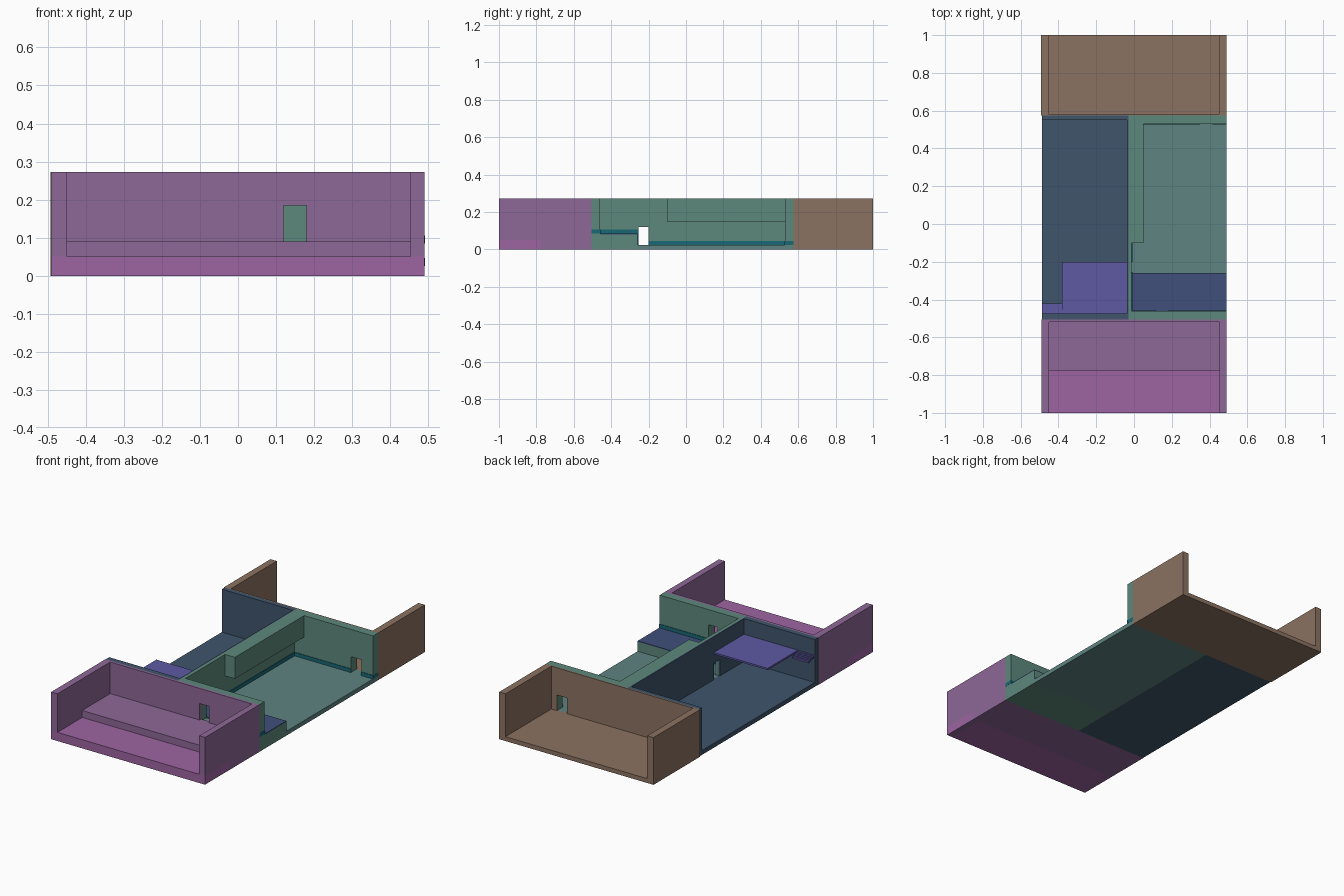
import bpy, bmesh
from mathutils import Vector

if "Cube" in bpy.data.objects:
    bpy.data.objects.remove(bpy.data.objects["Cube"])

TOP = 0.272


def material(name, r, g, b):
    m = bpy.data.materials.new(name)
    m.diffuse_color = (r, g, b, 1)
    m.use_nodes = True
    m.node_tree.nodes["Principled BSDF"].inputs["Base Color"].default_value = m.diffuse_color
    return m


PURPLE = material("purple", 0.27, 0.14, 0.31)
PINK = material("pink_purple", 0.34, 0.13, 0.36)
GREEN = material("green", 0.11, 0.25, 0.20)
TEAL = material("teal_floor", 0.11, 0.23, 0.22)
TRIM = material("teal_trim", 0.01, 0.14, 0.18)
NAVY = material("navy", 0.05, 0.08, 0.20)
SLATE = material("slate_blue", 0.05, 0.09, 0.15)
VIOLET = material("violet", 0.11, 0.10, 0.36)
BROWN = material("brown", 0.26, 0.17, 0.12)


def prism(name, points, direction, mat):
    """Extrude a flat outline along a direction."""
    bm = bmesh.new()
    face = bm.faces.new([bm.verts.new(p) for p in points])
    new = bmesh.ops.extrude_face_region(bm, geom=[face])["geom"]
    bmesh.ops.translate(bm, vec=Vector(direction),
                        verts=[v for v in new if isinstance(v, bmesh.types.BMVert)])
    bmesh.ops.recalc_face_normals(bm, faces=bm.faces)
    mesh = bpy.data.meshes.new(name)
    bm.to_mesh(mesh)
    bm.free()
    mesh.materials.append(mat)
    ob = bpy.data.objects.new(name, mesh)
    bpy.context.collection.objects.link(ob)
    return ob


def box(name, x, y, z, mat):
    pts = [(x[0], y[0], z[0]), (x[1], y[0], z[0]), (x[1], y[1], z[0]), (x[0], y[1], z[0])]
    return prism(name, pts, (0, 0, z[1] - z[0]), mat)


def door_wall(name, axis, span, depth, base, door, head, mat):
    """Wall running along an axis with a doorway notched up from its base."""
    a, b = span
    c, d = door
    outline = [(a, base), (c, base), (c, head), (d, head), (d, base), (b, base), (b, TOP), (a, TOP)]
    t = depth[1] - depth[0]
    if axis == "x":
        return prism(name, [(u, depth[0], z) for u, z in outline], (0, t, 0), mat)
    return prism(name, [(depth[0], u, z) for u, z in outline], (t, 0, 0), mat)


# Front purple room: stepped floor, side walls, back wall with doorway
FRONT_DOOR = (0.12, 0.18)
box("front_room_lower_floor", (-0.49, 0.49), (-1, -0.775), (0, 0.05), PINK)
box("front_room_raised_floor", (-0.49, 0.49), (-0.775, -0.505), (0, 0.09), PURPLE)
for side, x in (("left", (-0.49, -0.45)), ("right", (0.453, 0.49))):
    box(f"front_room_{side}_wall", x, (-1, -0.505), (0, TOP), PURPLE)
door_wall("front_room_back_wall", "x", (-0.45, 0.453), (-0.52, -0.505), 0.09,
          FRONT_DOOR, 0.185, PURPLE)

# Rear brown room: floor, side walls, inner wall with doorway
REAR_DOOR = (0.35, 0.415)
box("rear_room_floor", (-0.493, 0.49), (0.575, 1), (0, 0.025), BROWN)
for side, x in (("left", (-0.493, -0.453)), ("right", (0.45, 0.49))):
    box(f"rear_room_{side}_wall", x, (0.575, 1), (0, TOP), BROWN)
door_wall("rear_room_inner_wall", "x", (-0.453, 0.45), (0.575, 0.583), 0.025,
          REAR_DOOR, 0.115, BROWN)

# Right green room: floor, raised stage, three walls
SIDE_DOOR = (-0.255, -0.2)
box("right_room_floor", (-0.03, 0.49), (-0.26, 0.575), (0, 0.025), TEAL)
box("right_room_stage", (-0.03, 0.49), (-0.505, -0.26), (0, 0.08), GREEN)
box("right_room_stage_top", (-0.012, 0.49), (-0.46, -0.26), (0.08, 0.085), NAVY)
door_wall("right_room_front_wall", "x", (-0.012, 0.49), (-0.505, -0.46), 0.08,
          FRONT_DOOR, 0.185, GREEN)
door_wall("right_room_back_wall", "x", (-0.012, 0.49), (0.53, 0.575), 0.025,
          REAR_DOOR, 0.115, GREEN)
door_wall("right_room_centre_wall", "y", (-0.505, 0.575), (-0.03, -0.012), 0.025,
          SIDE_DOOR, 0.12, GREEN)
box("right_room_wall_overhang", (-0.012, 0.05), (-0.1, 0.53), (0.148, TOP), GREEN)

# Teal skirting along the green room walls
LOW, HIGH, T = (0.025, 0.046), (0.085, 0.106), 0.003
strips = [
    ((-0.012, -0.012 + T), (-0.2, 0.53), LOW),
    ((-0.012, REAR_DOOR[0]), (0.53 - T, 0.53), LOW),
    ((REAR_DOOR[1], 0.49), (0.53 - T, 0.53), LOW),
    ((0.49 - T, 0.49 + 0.001), (0.53 - T, 0.575), LOW),
    ((-0.012, -0.012 + T), (-0.46, -0.26), HIGH),
    ((-0.012, FRONT_DOOR[0]), (-0.46, -0.46 + T), HIGH),
    ((FRONT_DOOR[1], 0.49), (-0.46, -0.46 + T), HIGH),
    ((0.49 - T, 0.49 + 0.001), (-0.505, -0.46 + T), HIGH),
    ((-0.012, -0.012 + T), (-0.27, -0.255), (0.025, 0.106)),
]
for i, s in enumerate(strips):
    box(f"skirting_{i + 1}", *s, TRIM)

# Left slate room: floor, end walls, inner wall with doorway
box("left_room_floor", (-0.488, -0.03), (-0.505, 0.575), (0, 0.025), SLATE)
box("left_room_front_wall", (-0.488, -0.03), (-0.505, -0.475), (0.025, TOP), SLATE)
box("left_room_back_wall", (-0.488, -0.03), (0.55, 0.575), (0.025, TOP), SLATE)
door_wall("left_room_inner_wall", "y", (-0.475, 0.55), (-0.037, -0.03), 0.025,
          SIDE_DOOR, 0.12, SLATE)

# Mezzanine platform with small steps beside it
box("mezzanine", (-0.38, -0.037), (-0.475, -0.2), (0.172, 0.182), VIOLET)
for i in range(5):
    y = -0.475 + i * 0.011
    z = 0.182 - i * 0.004
    box(f"mezzanine_step_{i + 1}", (-0.488, -0.38), (y, y + 0.011), (z - 0.01, z), VIOLET)
